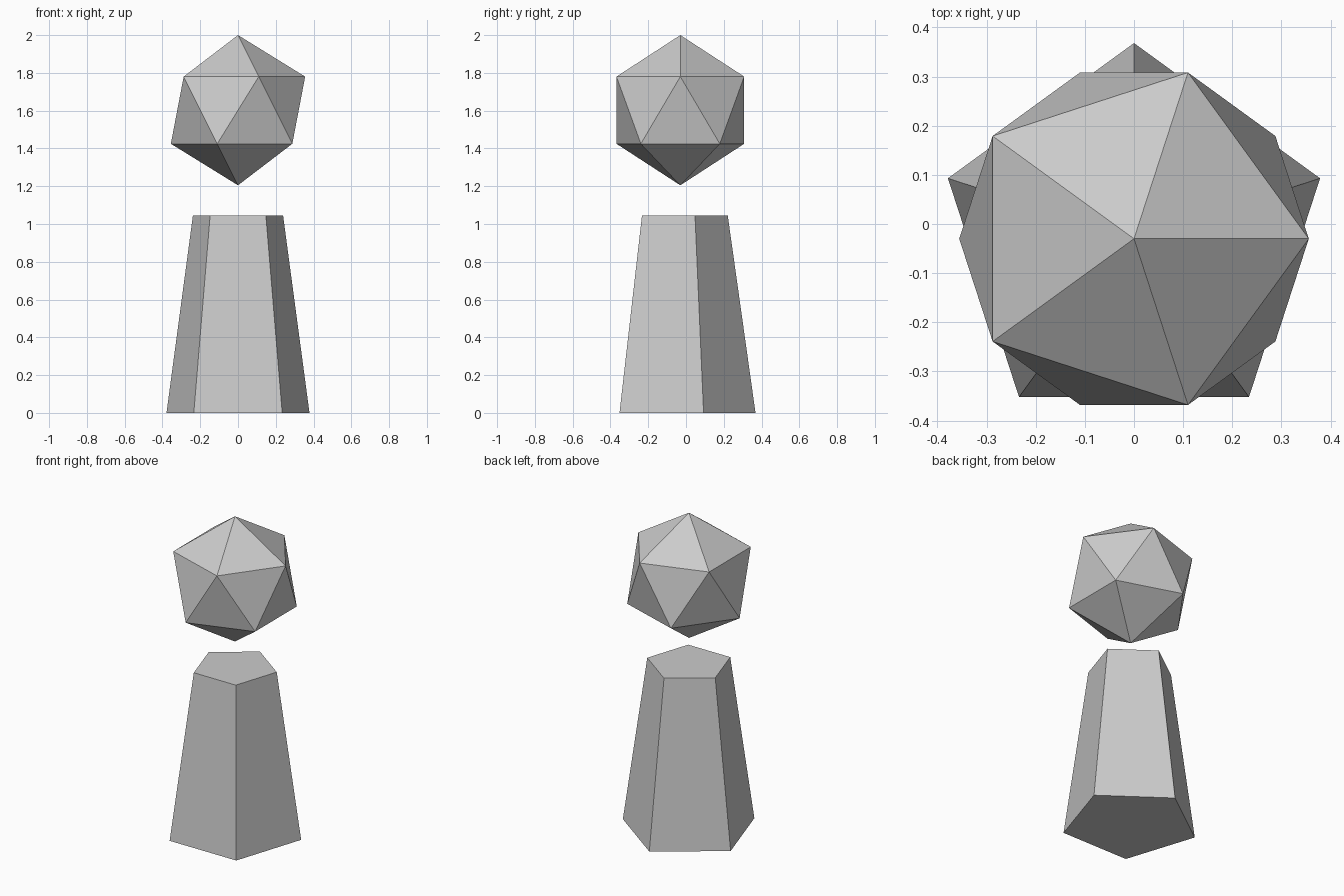
import bpy

if "Cube" in bpy.data.objects:
    bpy.data.objects.remove(bpy.data.objects["Cube"])

CENTRE_Y = -0.03
BASE_HEIGHT = 1.045
GEM_RADIUS = 0.3975

# Tapered five-sided pedestal, one corner pointing to the back
bpy.ops.mesh.primitive_cone_add(
    vertices=5, radius1=0.398, radius2=0.251, depth=BASE_HEIGHT,
    location=(0, CENTRE_Y, BASE_HEIGHT / 2))
bpy.context.object.name = "pedestal"

# Floating twenty-sided gem above it, top point at z = 2
bpy.ops.mesh.primitive_ico_sphere_add(
    subdivisions=1, radius=GEM_RADIUS,
    location=(0, CENTRE_Y, 2 - GEM_RADIUS))
bpy.context.object.name = "floating_gem"

# Flat faces throughout
for name in ("pedestal", "floating_gem"):
    bpy.data.objects[name].data.shade_flat()
